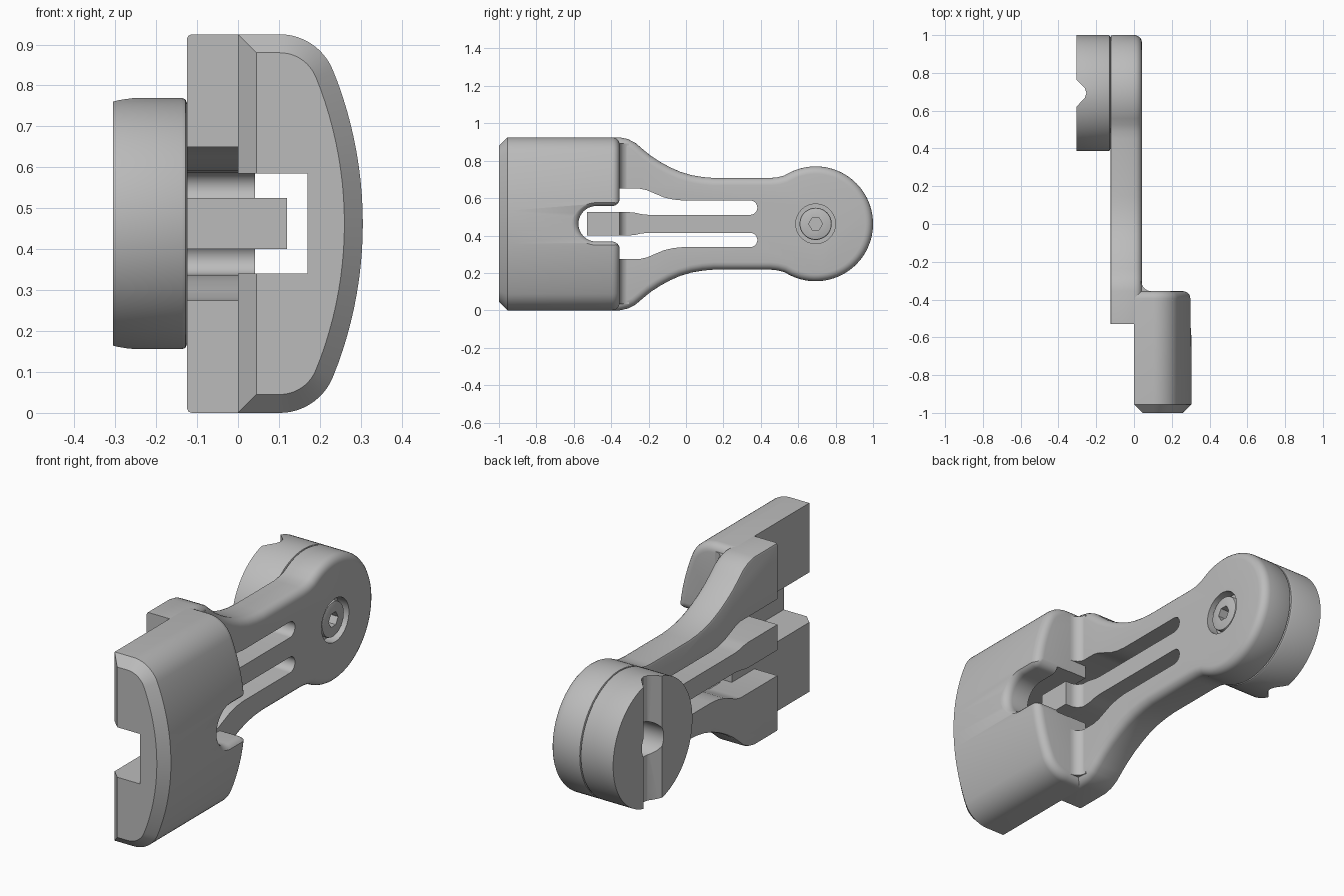
import bpy, bmesh, math
from mathutils import Vector

if "Cube" in bpy.data.objects:
    bpy.data.objects.remove(bpy.data.objects["Cube"])

ZC = 0.4625                # mid height: every part is symmetric about it
PIVOT = 0.693              # y of the round head's centre
R = 0.307

grey = bpy.data.materials.new("plain grey")
grey.use_nodes = True
tone = (0.5, 0.5, 0.5, 1)
grey.diffuse_color = tone
grey.node_tree.nodes["Principled BSDF"].inputs["Base Color"].default_value = tone


def arc(cx, cy, r, a0, a1, n):
    """Points on an arc, angles in degrees."""
    angles = [math.radians(a0 + (a1 - a0) * i / n) for i in range(n + 1)]
    return [(cx + r * math.cos(a), cy + r * math.sin(a)) for a in angles]


def circle(r, n=64):
    return arc(PIVOT, 0, r, 0, 360, n)[:-1]


def mirrored(half):
    """Close a half outline by mirroring it in its second coordinate."""
    return half + [(a, -b) for a, b in reversed(half) if abs(b) > 1e-5]


def place(axis, t, a, b):
    return {"x": (t, a, ZC + b), "y": (a, t, ZC + b), "z": (a, b, ZC + t)}[axis]


def loft(name, axis, layers, bevels=()):
    """Join outlines [(position, points)] along an axis; bevel edges chosen by rules."""
    bm = bmesh.new()
    rings = [[bm.verts.new(place(axis, t, a, b)) for a, b in pts] for t, pts in layers]
    bm.faces.new(rings[0])
    bm.faces.new(rings[-1])
    for low, high in zip(rings, rings[1:]):
        for i in range(len(low)):
            j = (i + 1) % len(low)
            bm.faces.new((low[i], low[j], high[j], high[i]))
    bmesh.ops.recalc_face_normals(bm, faces=bm.faces)
    for rule, width, segments in bevels:
        chosen = [e for e in bm.edges if rule(*[v.co for v in e.verts])]
        bmesh.ops.bevel(bm, geom=chosen, offset=width, segments=segments,
                        profile=0.5, affect='EDGES', clamp_overlap=False)
    mesh = bpy.data.meshes.new(name)
    bm.to_mesh(mesh)
    bm.free()
    mesh.materials.append(grey)
    obj = bpy.data.objects.new(name, mesh)
    bpy.context.collection.objects.link(obj)
    return obj


def prism(name, axis, lo, hi, pts, bevels=()):
    return loft(name, axis, [(lo, pts), (hi, pts)], bevels)


def finish(obj, cutters=()):
    """Cut the part, then smooth it with sharp edges kept."""
    bpy.ops.object.select_all(action='DESELECT')
    bpy.context.view_layer.objects.active = obj
    obj.select_set(True)
    for cutter in cutters:
        cutter.hide_render = True
        mod = obj.modifiers.new("cut", 'BOOLEAN')
        mod.operation, mod.solver, mod.object = 'DIFFERENCE', 'EXACT', cutter
        bpy.ops.object.modifier_apply(modifier=mod.name)
        bpy.data.objects.remove(cutter)
    bpy.ops.object.shade_smooth_by_angle(angle=math.radians(32))


def at(axis, value):
    """Rule: the edge lies in the plane axis = value."""
    return lambda p, q: all(abs(v[axis] - value) < 1e-4 for v in (p, q))


# Arm: tongue, slot, leg, flared flank and round head as one half outline
tongue = [(-.53, .0625), (-.305, .0625), (-.27, .059), (-.24, .052), (-.2, .048)]
slot_end = arc(.343, .0865, .0385, -90, 90, 12)
slot_flare = [(-.02, .125), (-.07, .13), (-.12, .142), (-.17, .163), (-.21, .18), (-.245, .1875)]
leg = [(-.53, .1875), (-.53, .4625), (-.355, .4625)]
flank = [(-.31, .453), (-.27, .432), (-.235, .402), (-.19, .365), (-.14, .332), (-.085, .302),
         (-.03, .278), (.03, .26), (.09, .25), (.15, .245), (.45, .245), (.49, .249), (.525, .258)]
head = arc(PIVOT, 0, R, 116, 0, 24)


def rim(x, height):
    def rule(p, q):
        mid = (p + q) / 2
        edge = abs(mid.z - ZC) > height or mid.y > .4
        return at(0, x)(p, q) and edge and mid.y > -.52
    return rule


arm = prism("arm", "x", -.125, .042,
            mirrored(tongue + slot_end + slot_flare + leg + flank + head),
            [(rim(.042, .24), .04, 5), (rim(-.125, .24), .012, 2)])
finish(arm, [prism("counterbore", "x", -.01, .1, circle(.106)),
             prism("bore", "x", -.2, .1, circle(.085, 48))])

# Raised tongue tip and the fillets joining the legs to the block
curve = arc(.09, -.305, .05, 270, 180, 8)
tip = prism("tongue_tip", "z", -.0625, .0625,
            [(0, -.53), (.12, -.53), (.12, -.355)] + curve + [(0, -.305)])
finish(tip)
for side, name in ((1, "upper_leg_fillet"), (-1, "lower_leg_fillet")):
    finish(prism(name, "z", side * .1875, side * .43,
                 [(.02, -.37), (.09, -.37)] + curve + [(.02, -.305)]))

# Jaw block: domed section, chamfered front, rounded back
dome = [(0, .4625), (.102, .4625)] + arc(.102, .3225, .14, 84, 22, 10)
reach = dome[-1][1] / math.sin(math.radians(22))
dome += arc(.305 - reach, 0, reach, 20, 0, 10)


def back_rim(p, q):
    return at(1, -.355)(p, q) and max(p.x, q.x) > .01


block = prism("jaw_block", "y", -1, -.355, mirrored(dome),
              [(at(1, -1), .045, 1), (back_rim, .04, 5)])
channel = prism("channel", "y", -1.1, -.2, [(-.1, -.1225), (.17, -.1225), (.17, .1225), (-.1, .1225)])


def notch_outline(grow):
    """Open-ended notch with a round end and a rounded mouth."""
    half = arc(-.48, 0, .095 + grow, 180, 90, 10)
    half += [(y, z + grow) for y, z in arc(-.395, .135, .04, 270, 360, 6)]
    return mirrored(half + [(-.3, .135 + grow)])


flare = [(.305 - .04 * (1 - math.sin(a)), .04 * (1 - math.cos(a)))
         for a in [math.radians(15 * i) for i in range(7)]]
notch = loft("notch", "x", [(.1, notch_outline(0))] +
             [(x, notch_outline(g)) for x, g in flare] + [(.35, notch_outline(.04))])
finish(block, [channel, notch])

# Pivot bushing with a V groove and a centre hole
bushing = prism("pivot_bushing", "x", -.305, -.125, circle(R, 96), [(at(0, -.125), .012, 2)])
vee = prism("vee", "z", -.5, .5, [(-.35, PIVOT - .12), (-.26, PIVOT - .025), (-.252, PIVOT),
                                  (-.26, PIVOT + .025), (-.35, PIVOT + .12)])
finish(bushing, [vee, prism("bushing_bore", "x", -.4, 0, circle(.085, 48))])

# Socket screw sitting in the counterbore
screw = prism("screw", "x", -.16, .032, circle(.086, 48), [(at(0, .032), .008, 2)])
finish(screw, [prism("hex_socket", "x", -.02, .1, circle(.037, 6))])
